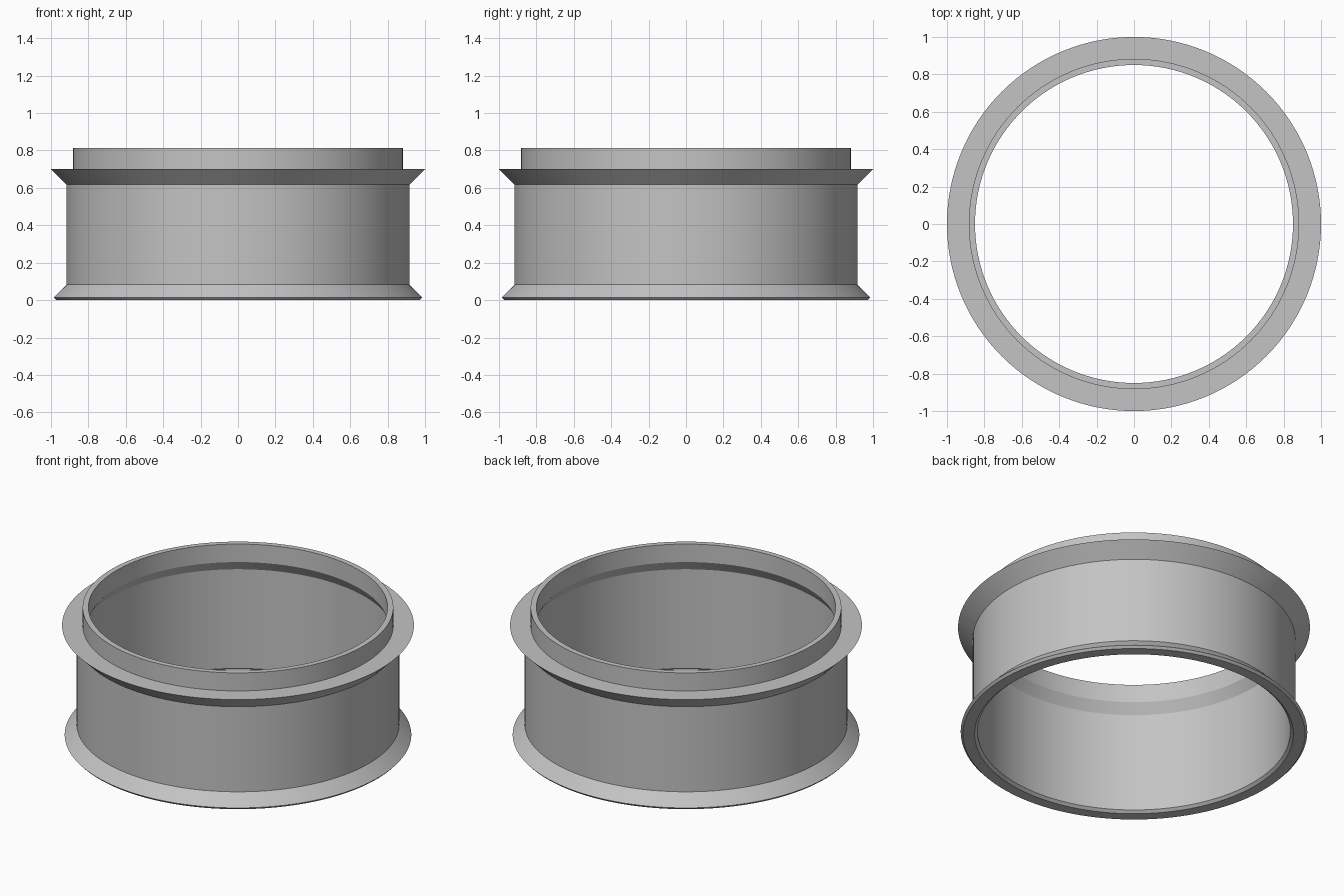
import bpy, bmesh, math

cube = bpy.data.objects.get("Cube")
if cube:
    bpy.data.objects.remove(cube, do_unlink=True)

SEGMENTS = 128

# Plain grey for the whole ring
grey = bpy.data.materials.new("plain grey")
grey.use_nodes = True
colour = (0.55, 0.55, 0.55, 1)
grey.diffuse_color = colour
grey.node_tree.nodes["Principled BSDF"].inputs["Base Color"].default_value = colour


def lathe(name, profile, material):
    """Revolve a closed (radius, height) profile around z."""
    bm = bmesh.new()
    rings = []
    for i in range(SEGMENTS):
        a = math.tau * i / SEGMENTS
        rings.append([bm.verts.new((r * math.cos(a), r * math.sin(a), z)) for r, z in profile])
    n = len(profile)
    for i in range(SEGMENTS):
        here, after = rings[i], rings[(i + 1) % SEGMENTS]
        for j in range(n):
            k = (j + 1) % n
            bm.faces.new((here[j], after[j], after[k], here[k]))
    bmesh.ops.recalc_face_normals(bm, faces=bm.faces)
    mesh = bpy.data.meshes.new(name)
    bm.to_mesh(mesh)
    bm.free()
    mesh.materials.append(material)
    obj = bpy.data.objects.new(name, mesh)
    bpy.context.collection.objects.link(obj)
    bpy.ops.object.select_all(action="DESELECT")
    obj.select_set(True)
    bpy.context.view_layer.objects.active = obj
    bpy.ops.object.shade_smooth_by_angle(angle=math.radians(20))
    return obj


# Wall section: bottom lip, outer wall, upper flange, top collar, stepped bore
profile = [
    (0.906, 0), (0.972, 0), (0.985, 0.014), (0.917, 0.083),
    (0.917, 0.617), (1.0, 0.7), (0.883, 0.7), (0.883, 0.813),
    (0.85, 0.813), (0.85, 0.7), (0.889, 0.637), (0.889, 0.015),
]
lathe("flanged_ring", profile, grey)
